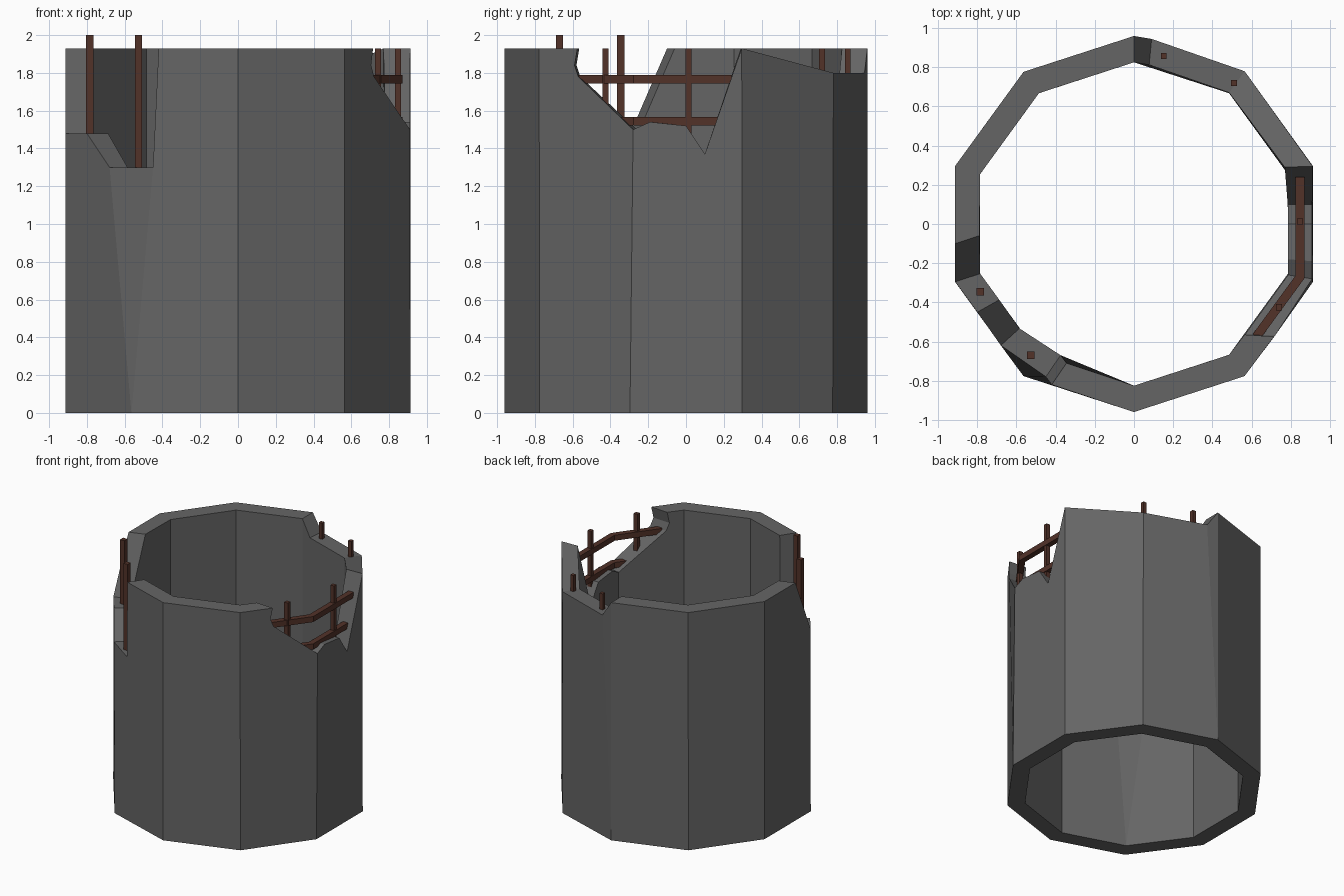
import bpy, bmesh, math
from mathutils import Vector

if "Cube" in bpy.data.objects:
    bpy.data.objects.remove(bpy.data.objects["Cube"])

R, INNER, H, ROOT = 0.96, 0.86, 1.93, 1.2


def material(name, rgb):
    m = bpy.data.materials.new(name)
    m.diffuse_color = (*rgb, 1)
    m.use_nodes = True
    m.node_tree.nodes["Principled BSDF"].inputs["Base Color"].default_value = m.diffuse_color
    return m


CONCRETE = material("dark concrete", (0.13, 0.13, 0.13))
RUST = material("rusty steel", (0.085, 0.032, 0.022))


def finish(bm, name, mat):
    bmesh.ops.remove_doubles(bm, verts=bm.verts, dist=1e-5)
    bmesh.ops.recalc_face_normals(bm, faces=bm.faces)
    me = bpy.data.meshes.new(name)
    bm.to_mesh(me)
    bm.free()
    me.materials.append(mat)
    ob = bpy.data.objects.new(name, me)
    bpy.context.collection.objects.link(ob)
    return ob


def corner(deg, r):
    a = math.radians(deg)
    return Vector((r * math.cos(a), r * math.sin(a), 0))


# Broken rim, side by side: (start corner, end corner, rim points added along it).
# A rim point is (x, y, z) on the outside, with optional inner (x, y).
SIDES = [
    (-18, 18, [(.91, -.19, 1.54, .787, -.18), (.91, 0, 1.52, .787, 0),
               (.91, .10, 1.37, .785, .10), (.912, .295, H, .77, .29)]),
    (18, 54, [(.565, .78, 1.80)]),
    (54, 90, [(.09, .945, 1.80)]),
    (90, 90, [(0, .96, H)]),
    (90, 126, [(-.564, .777, H)]),
    (126, 162, [(-.913, .297, H)]),
    (162, 198, [(-.913, -.10, H, -.79, -.06), (-.913, -.295, 1.48)]),
    (198, 234, [(-.80, -.45, 1.48), (-.68, -.62, 1.30)]),
    (234, 234, [(-.45, -.78, 1.30, -.375, -.67)]),
    (234, 270, [(-.42, -.82, H, -.345, -.71), (0, -.96, H)]),
    (270, 306, [(.564, -.777, H)]),
    (306, 342, [(.715, -.575, H, .565, -.565), (.705, -.59, 1.84, .555, -.58),
                (.72, -.57, 1.78, .57, -.56), (.91, -.28, 1.50, .787, -.26)]),
]

# Concrete pipe wall: outer and inner panels, rim and foot strips
bm = bmesh.new()
last = SIDES[-1][2][-1]
for a, b, pts in SIDES:
    chain = [last] + pts
    last = pts[-1]
    skins = []
    for k in (1, INNER):
        top = [Vector(p[:3]) if k == 1 else
               Vector((*(p[3:] or (p[0] * k, p[1] * k)), p[2])) for p in chain]
        foot = [corner(a, R * k)] + ([corner(b, R * k)] if a != b else [])
        loop = [bm.verts.new(v) for v in foot + top[::-1]]
        bm.faces.new(loop)
        skins.append((loop[:len(foot)], loop[len(foot):]))
    for outer, inner in zip(*skins):
        for i in range(len(outer) - 1):
            bm.faces.new((outer[i], outer[i + 1], inner[i + 1], inner[i]))
finish(bm, "broken_concrete_pipe", CONCRETE)


def upright(name, x, y, bottom, top, w):
    bm = bmesh.new()
    bmesh.ops.create_cube(bm, size=1)
    for v in bm.verts:
        v.co = Vector((x + v.co.x * w, y + v.co.y * w,
                       (top + bottom) / 2 + v.co.z * (top - bottom)))
    finish(bm, name, RUST)


def bent_bar(name, path, z, w=.045):
    """Square bar swept along a flat path, mitred at the bend."""
    bm = bmesh.new()
    rings = []
    pts = [Vector(p) for p in path]
    for i, p in enumerate(pts):
        dirs = [(pts[j + 1] - pts[j]).normalized() for j in (i - 1, i) if 0 <= j < len(pts) - 1]
        t = sum(dirs, Vector((0, 0))).normalized()
        n = Vector((-t.y, t.x)) * (w / 2 / t.dot(dirs[0]))
        rings.append([bm.verts.new((p.x + s * n.x, p.y + s * n.y, z + h * w / 2))
                      for s, h in ((-1, -1), (1, -1), (1, 1), (-1, 1))])
    for r, q in zip(rings, rings[1:]):
        for i in range(4):
            j = (i + 1) % 4
            bm.faces.new((r[i], r[j], q[j], q[i]))
    bm.faces.new(rings[0])
    bm.faces.new(rings[-1])
    finish(bm, name, RUST)


# Exposed reinforcing bars
for i, (x, y, z0, z1, w) in enumerate([
        (-.785, -.345, 1.46, 2.0, .038), (-.527, -.67, 1.28, 2.0, .038),
        (.152, .857, 1.78, H, .03), (.51, .72, 1.78, H, .03),
        (.848, .013, 1.45, H, .032), (.74, -.425, 1.5, H, .032)]):
    upright(f"upright_bar_{i + 1}", x, y, z0, z1, w)

bent_bar("upper_cross_bar", [(.848, .24), (.848, -.27), (.625, -.575)], 1.767)
bent_bar("lower_cross_bar", [(.848, .20), (.848, -.27), (.78, -.363)], 1.545)
